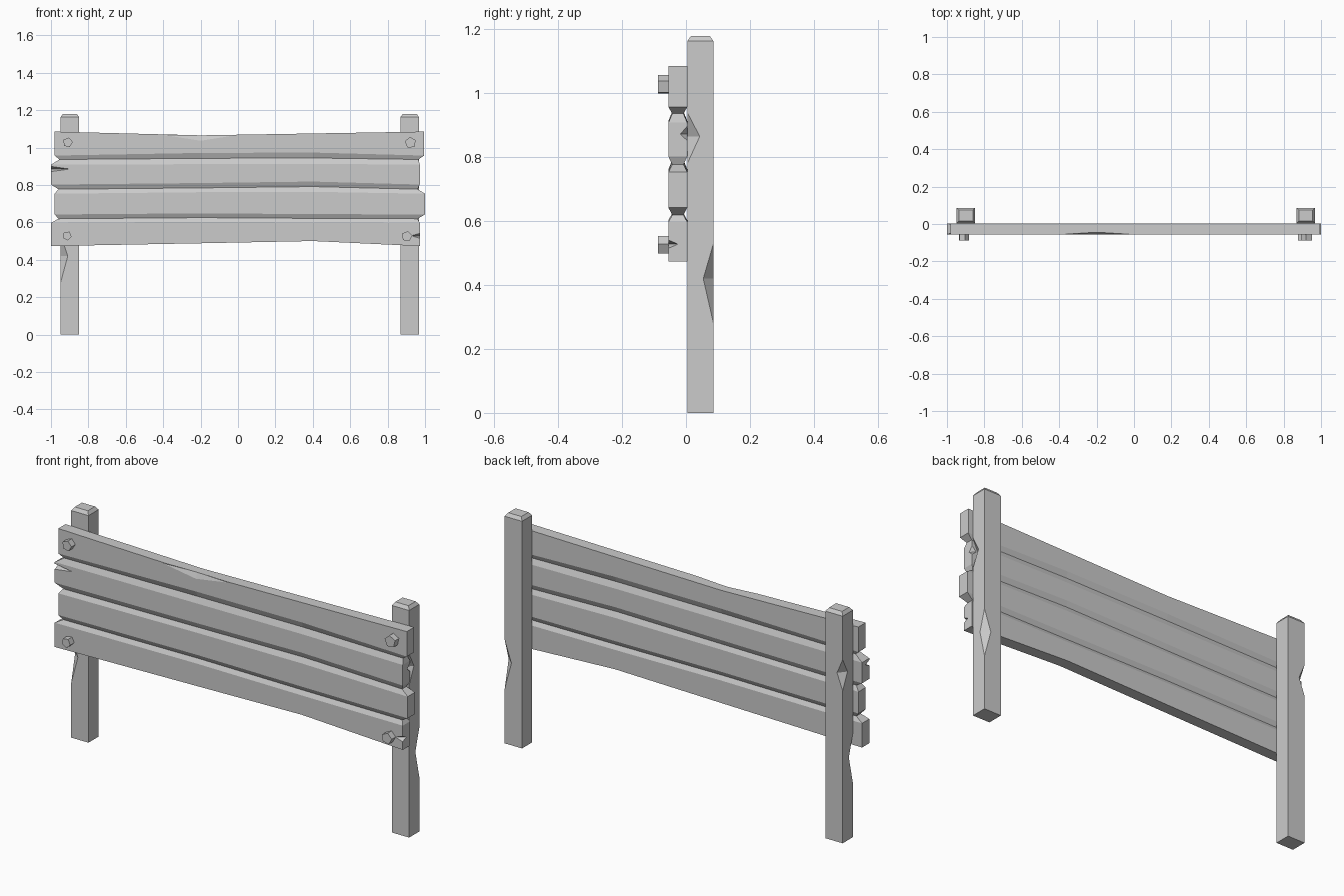
import bpy, bmesh, math
from mathutils import Matrix, Vector

if "Cube" in bpy.data.objects:
    bpy.data.objects.remove(bpy.data.objects["Cube"])


def make_object(name, verts, faces):
    mesh = bpy.data.meshes.new(name)
    bm = bmesh.new()
    vs = [bm.verts.new(v) for v in verts]
    for f in faces:
        bm.faces.new([vs[i] for i in f])
    bmesh.ops.recalc_face_normals(bm, faces=bm.faces)
    bm.to_mesh(mesh)
    bm.free()
    obj = bpy.data.objects.new(name, mesh)
    bpy.context.collection.objects.link(obj)
    return obj


def chip(obj, center, rx, ry, up, down):
    """Cut a wedge-shaped nick with an octahedron."""
    pts = [(rx, 0, 0), (0, ry, 0), (-rx, 0, 0), (0, -ry, 0), (0, 0, up), (0, 0, -down)]
    faces = [(i, (i + 1) % 4, p) for i in range(4) for p in (4, 5)]
    cutter = make_object("chip_cutter", [Vector(center) + Vector(p) for p in pts], faces)
    cutter.hide_render = True
    mod = obj.modifiers.new("chip", 'BOOLEAN')
    mod.operation = 'DIFFERENCE'
    mod.solver = 'EXACT'
    mod.object = cutter
    bpy.context.view_layer.objects.active = obj
    bpy.ops.object.modifier_apply(modifier=mod.name)
    bpy.data.objects.remove(cutter)


# Plank panel: rows of (left x, right x, groove inset, end z, bend at -0.2, bend at 0.4)
rows = [
    (-0.98, 0.995, 0.0, 1.085, -0.020, -0.010),
    (-0.98, 0.995, 0.0, 0.957, 0.014, 0.016),
    (-0.955, 0.965, 0.012, 0.936, 0.006, 0.008),
    (-1.0, 0.972, 0.0, 0.908, 0.003, 0.005),
    (-1.0, 0.972, 0.0, 0.802, 0.008, 0.016),
    (-0.96, 0.96, 0.012, 0.777, 0.007, 0.014),
    (-0.98, 1.0, 0.0, 0.753, 0.008, 0.010),
    (-0.98, 1.0, 0.0, 0.642, 0.006, 0.002),
    (-0.96, 0.96, 0.012, 0.619, 0.006, 0.002),
    (-1.0, 0.972, 0.0, 0.597, 0.006, 0.002),
    (-1.0, 0.972, 0.0, 0.473, 0.015, 0.027),
]
Y0, Y1 = -0.055, 0.004
verts, faces = [], []
for xl, xr, inset, z, b1, b2 in rows:
    for y in (Y0 + inset, Y1 - inset):
        for x, dz in ((xl, 0), (-0.2, b1), (0.4, b2), (xr, 0)):
            verts.append((x, y, z + dz))
for r in range(len(rows) - 1):
    a, b = r * 8, r * 8 + 8
    for s in (0, 4):
        faces += [(a + s + c, a + s + c + 1, b + s + c + 1, b + s + c) for c in range(3)]
    faces += [(a + c, a + c + 4, b + c + 4, b + c) for c in (0, 3)]
for a in (0, 8 * (len(rows) - 1)):
    faces += [(a + c, a + c + 1, a + c + 5, a + c + 4) for c in range(3)]
planks = make_object("planks", verts, faces)

# Nicks in the planks
chip(planks, (-0.2, Y0, 1.066), 0.19, 0.011, 0.03, 0.03)
chip(planks, (-1.0, Y0, 0.885), 0.10, 0.03, 0.014, 0.014)
chip(planks, (0.972, Y0, 0.528), 0.045, 0.03, 0.013, 0.013)
chip(planks, (0.972, Y1, 0.872), 0.025, 0.022, 0.025, 0.02)


# Posts with chamfered tops and chipped edges; the right one is turned half way round
def post(name, x, angle):
    hx, hy = 0.049, 0.041
    levels = ((0, 0), (1.163, 0), (1.18, 0.012))
    v = [(sx * (hx - i), sy * (hy - i), z) for z, i in levels
         for sx, sy in ((-1, -1), (1, -1), (1, 1), (-1, 1))]
    f = [(0, 1, 2, 3), (8, 9, 10, 11)]
    f += [(k + j, k + (j + 1) % 4, k + 4 + (j + 1) % 4, k + 4 + j) for k in (0, 4) for j in range(4)]
    obj = make_object(name, v, f)
    chip(obj, (-hx, -hy, 0.42), 0.038, 0.032, 0.11, 0.14)
    chip(obj, (-hx, hy, 0.865), 0.032, 0.039, 0.075, 0.085)
    obj.data.transform(Matrix.Translation((x, 0.045, 0)) @ Matrix.Rotation(angle, 4, 'Z'))


post("left_post", -0.899, 0)
post("right_post", 0.918, math.pi)

# Five-sided bolt heads
for name, x, z, r, turn in (("bolt_top_left", -0.91, 1.027, 0.027, 0.25),
                            ("bolt_top_right", 0.922, 1.026, 0.031, -0.1),
                            ("bolt_bottom_left", -0.914, 0.528, 0.025, 0.5),
                            ("bolt_bottom_right", 0.903, 0.525, 0.029, 0.2)):
    v = [(x + r * math.sin(turn + k * math.tau / 5), y, z + r * math.cos(turn + k * math.tau / 5))
         for y in (-0.087, -0.05) for k in range(5)]
    f = [tuple(range(5)), tuple(range(5, 10))]
    f += [(k, (k + 1) % 5, 5 + (k + 1) % 5, 5 + k) for k in range(5)]
    make_object(name, v, f)
